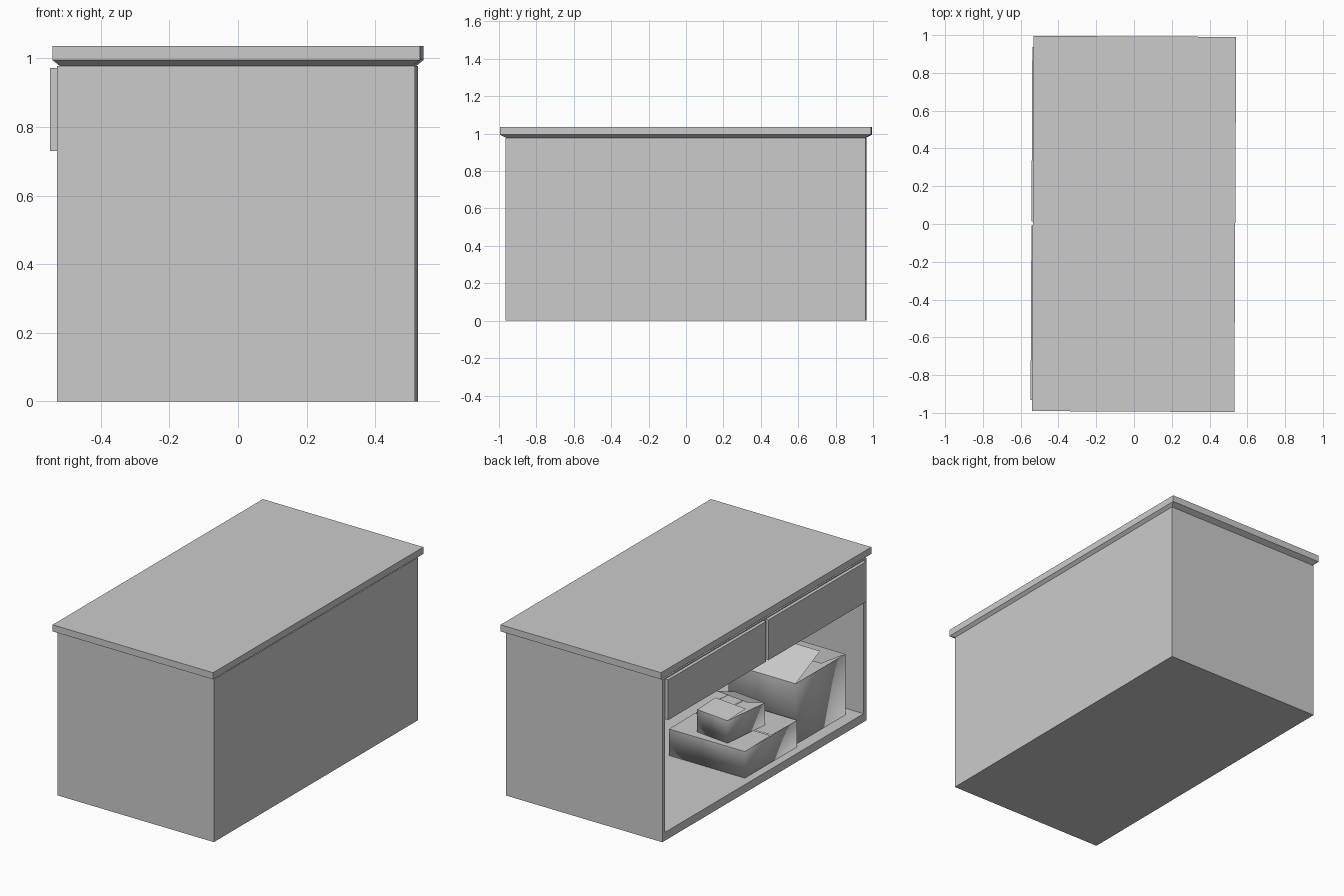
import bpy, bmesh
from math import radians
from mathutils import Matrix

if "Cube" in bpy.data.objects:
    bpy.data.objects.remove(bpy.data.objects["Cube"])

TURN = Matrix.Rotation(-0.005, 4, 'Z')  # whole piece sits very slightly askew


def add_mesh(name, verts, faces, smooth=False, matrix=None):
    me = bpy.data.meshes.new(name)
    me.from_pydata(verts, [], faces)
    bm = bmesh.new()
    bm.from_mesh(me)
    bmesh.ops.recalc_face_normals(bm, faces=bm.faces)
    bm.to_mesh(me)
    bm.free()
    me.transform(TURN @ (matrix or Matrix()))
    for p in me.polygons:
        p.use_smooth = smooth
    ob = bpy.data.objects.new(name, me)
    bpy.context.collection.objects.link(ob)
    return ob


def loft(name, rings):
    """Stack of rectangles (x0, x1, y0, y1, z), capped at both ends."""
    verts, faces = [], []
    for x0, x1, y0, y1, z in rings:
        verts += [(x0, y0, z), (x1, y0, z), (x1, y1, z), (x0, y1, z)]
    for r in range(len(rings) - 1):
        for i in range(4):
            j = (i + 1) % 4
            faces.append((4 * r + i, 4 * r + j, 4 * r + 4 + j, 4 * r + 4 + i))
    n = len(verts)
    faces += [(3, 2, 1, 0), (n - 4, n - 3, n - 2, n - 1)]
    return add_mesh(name, verts, faces)


def box(name, x0, x1, y0, y1, z0, z1):
    return loft(name, [(x0, x1, y0, y1, z0), (x0, x1, y0, y1, z1)])


def carton(name, cx, cy, z, w, d, h, lift_a, lift_b, turn=0):
    """Cardboard box: smooth body, two flat inner flaps, two lifted outer flaps."""
    m = Matrix.Translation((cx, cy, z)) @ Matrix.Rotation(radians(turn), 4, 'Z')
    x, y = w / 2, d / 2
    corners = [(-x, -y), (x, -y), (x, y), (-x, y)]
    verts = [(a, b, 0) for a, b in corners] + [(a, b, h) for a, b in corners]
    faces = [(i, (i + 1) % 4, (i + 1) % 4 + 4, i + 4) for i in range(4)] + [(3, 2, 1, 0)]
    k = min(x, y) * 0.98
    for s in (-1, 1):
        n = len(verts)
        e = 0.002
        verts += [(s * x, -y, h - e), (s * x, y, h - e),
                  (s * (x - k), y, h - e), (s * (x - k), -y, h - e)]
        faces.append((n, n + 1, n + 2, n + 3))
    for s, lift in ((1, lift_a), (-1, lift_b)):
        n = len(verts)
        verts += [(-x, s * y, h), (x, s * y, h),
                  (x, s * 0.005, h + lift), (-x, s * 0.005, h + lift)]
        faces.append((n, n + 1, n + 2, n + 3))
    return add_mesh(name, verts, faces, True, m)


# worktop with bevelled underside
loft("worktop", [(-0.513, 0.513, -0.955, 0.955, 0.976),
                 (-0.536, 0.536, -0.993, 0.993, 0.995),
                 (-0.536, 0.536, -0.993, 0.993, 1.035)])

# cabinet body with an open storage bay on the left side
body = box("cabinet_body", -0.523, 0.52, -0.963, 0.963, 0, 0.978)
bay = box("bay_cutter", -0.6, 0.495, -0.938, 0.938, 0.05, 0.735)
bay.hide_render = True
bay.hide_viewport = True
cut = body.modifiers.new("bay", 'BOOLEAN')
cut.operation = 'DIFFERENCE'
cut.solver = 'EXACT'
cut.object = bay
bpy.context.view_layer.objects.active = body
body.select_set(True)
bpy.ops.object.modifier_apply(modifier="bay")
bpy.data.objects.remove(bay)

# two drawer fronts
for i, y0 in enumerate((-0.935, 0.01)):
    box(f"drawer_front_{i + 1}", -0.543, -0.522, y0, y0 + 0.925, 0.73, 0.972)

# stored cartons
carton("large_carton", -0.225, -0.635, 0.05, 0.45, 0.47, 0.365, 0.11, 0.03)
carton("flat_carton", -0.222, -0.132, 0.05, 0.505, 0.495, 0.16, 0.004, 0.004)
carton("small_carton", -0.245, -0.08, 0.212, 0.22, 0.31, 0.135, 0.02, 0.055, -6)
